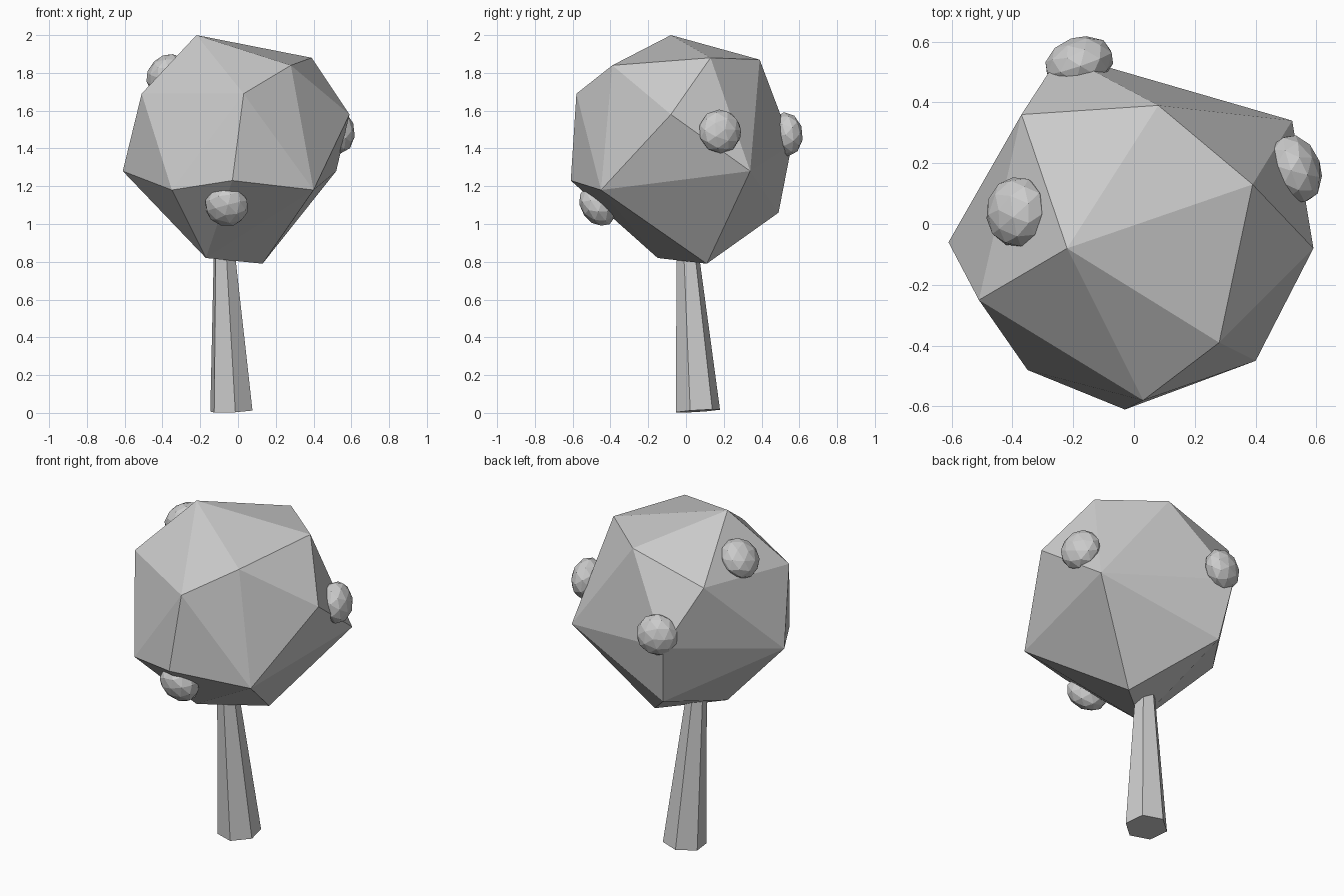
import bpy, bmesh, math
from mathutils import Vector, Matrix

cube = bpy.data.objects.get("Cube")
if cube:
    bpy.data.objects.remove(cube, do_unlink=True)

grey = bpy.data.materials.new("plain_grey")
grey.use_nodes = True
grey.diffuse_color = (0.6, 0.6, 0.6, 1)
grey.node_tree.nodes["Principled BSDF"].inputs["Base Color"].default_value = (0.6, 0.6, 0.6, 1)


def add_object(name, bm):
    bmesh.ops.recalc_face_normals(bm, faces=bm.faces)
    mesh = bpy.data.meshes.new(name)
    bm.to_mesh(mesh)
    bm.free()
    mesh.materials.append(grey)
    obj = bpy.data.objects.new(name, mesh)
    bpy.context.collection.objects.link(obj)
    return obj


def hull(name, points):
    """Faceted convex solid around a few corner points."""
    bm = bmesh.new()
    for p in points:
        bm.verts.new(p)
    bmesh.ops.convex_hull(bm, input=bm.verts)
    return add_object(name, bm)


# Crown: an irregular faceted ball
hull("crown", [
    (-.22, -.08, 2.0), (.39, .13, 1.88), (.08, .39, 1.87), (.28, -.39, 1.84),
    (.03, -.58, 1.69), (-.51, -.25, 1.69), (-.37, .36, 1.74), (.59, -.08, 1.58),
    (-.24, .56, 1.42), (.52, .34, 1.28), (-.61, -.06, 1.28), (-.03, -.61, 1.23),
    (.40, -.45, 1.18), (-.35, -.48, 1.18), (-.19, .49, 1.06),
    (-.17, -.15, .82), (.13, .11, .79),
])

# Trunk: six-sided, tapering and leaning
base, top = Vector((-.035, .063, .01)), Vector((-.077, .002, .95))
lean = Vector((0, 0, 1)).rotation_difference(top - base)
ring = []
for centre, radius in ((base, .119), (top, .052)):
    for i in range(6):
        a = math.radians(40 + 60 * i)
        ring.append(centre + lean @ Vector((radius * math.cos(a), radius * math.sin(a), 0)))
hull("trunk", ring)

# Fruits: flattened faceted balls half sunk in the crown
fruits = {
    "top_fruit": (-.385, .04, 1.80),
    "left_fruit": (.53, .18, 1.49),
    "back_fruit": (-.18, .53, 1.475),
    "front_fruit": (-.06, -.47, 1.095),
}
for name, spot in fruits.items():
    spot = Vector(spot)
    outward = spot - Vector((0, 0, 1.42))
    matrix = (Matrix.Translation(spot) @ outward.to_track_quat('Z', 'Y').to_matrix().to_4x4()
              @ Matrix.Diagonal((.117, .117, .085, 1)))
    bm = bmesh.new()
    bmesh.ops.create_icosphere(bm, subdivisions=2, radius=1, matrix=matrix)
    add_object(name, bm)
